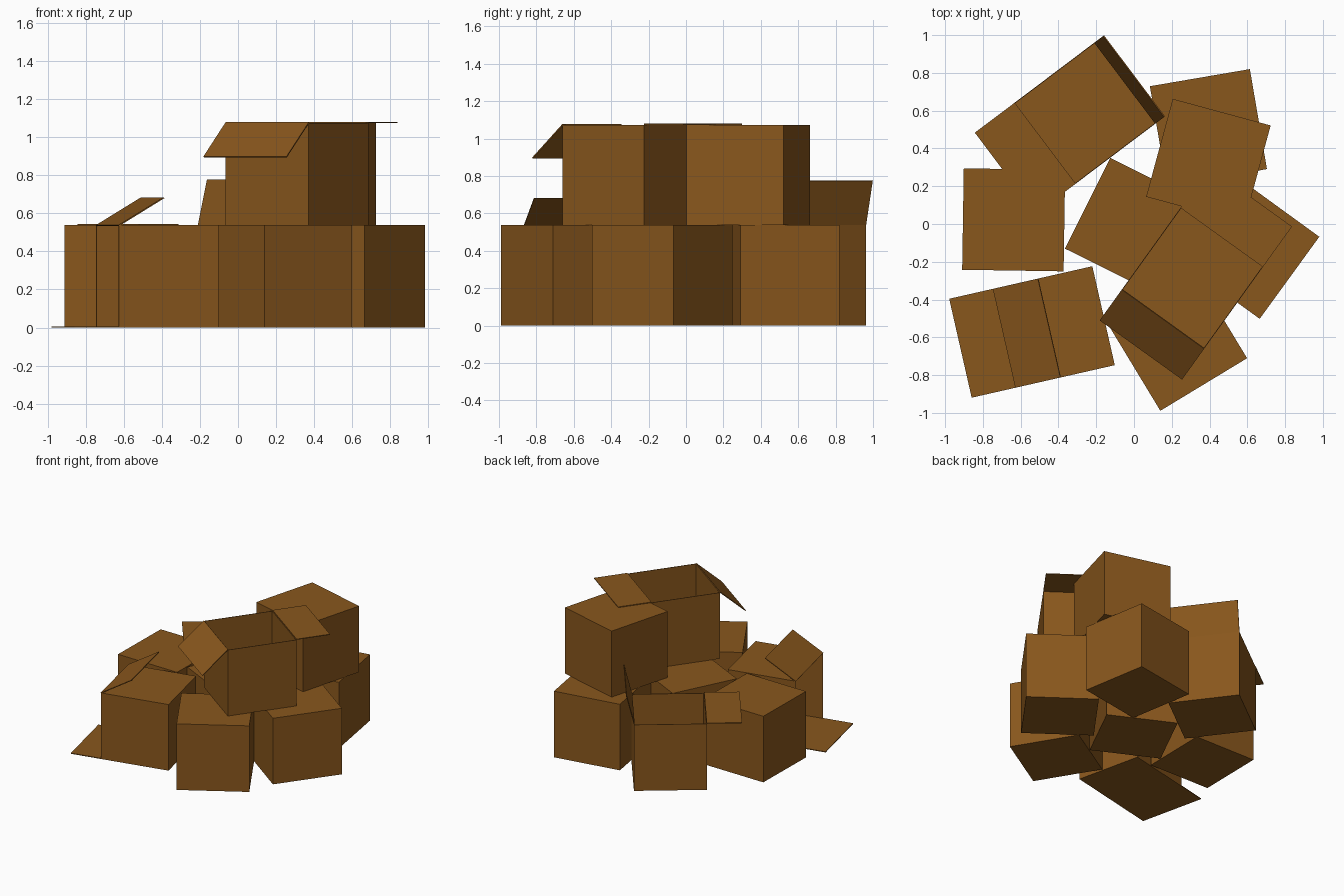
import bpy, bmesh
from math import radians, cos, sin
from mathutils import Matrix

if "Cube" in bpy.data.objects:
    bpy.data.objects.remove(bpy.data.objects["Cube"])

S = 0.537          # carton edge length
H = S / 2
T = 0.006          # cardboard thickness

card = bpy.data.materials.new("cardboard")
card.diffuse_color = (0.25, 0.095, 0.012, 1)
card.use_nodes = True
card.node_tree.nodes["Principled BSDF"].inputs["Base Color"].default_value = card.diffuse_color


def finish(name, bm, x, y, z, yaw, tilt=0):
    bmesh.ops.recalc_face_normals(bm, faces=bm.faces)
    me = bpy.data.meshes.new(name)
    bm.to_mesh(me)
    bm.free()
    me.materials.append(card)
    ob = bpy.data.objects.new(name, me)
    bpy.context.collection.objects.link(ob)
    ob.matrix_world = (Matrix.Translation((x, y, z + H))
                       @ Matrix.Rotation(radians(yaw), 4, 'Z')
                       @ Matrix.Rotation(radians(tilt), 4, 'Y'))
    return ob


def closed_carton(name, x, y, z, yaw):
    bm = bmesh.new()
    bmesh.ops.create_cube(bm, size=S)
    finish(name, bm, x, y, z, yaw)


def flap(name, side, angle, length, place):
    # hinged at the rim on local +x or -x; 0 = straight out, 90 = up
    a = radians(angle)
    bm = bmesh.new()
    bmesh.ops.create_cube(bm, size=1)
    mirror = Matrix.Rotation(0 if side > 0 else radians(180), 4, 'Z')
    m = (mirror @ Matrix.Translation((H - abs(sin(a)) * T / 2, 0, H + cos(a) * T / 2))
         @ Matrix.Rotation(-a, 4, 'Y')
         @ Matrix.Translation((length / 2, 0, 0))
         @ Matrix.Diagonal((length, S, T, 1)))
    bmesh.ops.transform(bm, matrix=m, verts=bm.verts)
    finish(name, bm, *place)


def open_carton(name, place, plus, minus):
    # five-sided shell with thin walls
    bm = bmesh.new()
    bmesh.ops.create_cube(bm, size=S)
    bm.normal_update()
    top = [f for f in bm.faces if f.normal.z > 0.9]
    bmesh.ops.delete(bm, geom=top, context='FACES_ONLY')
    ob = finish(name, bm, *place)
    mod = ob.modifiers.new("walls", 'SOLIDIFY')
    mod.thickness = T
    mod.offset = -1
    flap(name + "_flap_a", 1, *plus, place)
    flap(name + "_flap_b", -1, *minus, place)


# closed cartons: bottom layer and one on top
for name, x, y, z, yaw in [
    ("left_carton", -0.637, 0.022, 0, -0.9),
    ("back_right_carton", 0.394, 0.51, 0, 9.7),
    ("centre_carton", -0.005, -0.01, 0, -26.5),
    ("right_carton", 0.606, -0.127, 0, -36),
    ("front_carton", 0.23, -0.62, 0, 31.2),
    ("upper_back_carton", 0.394, 0.333, S, -15.2),
]:
    closed_carton(name, x, y, z, yaw)

# open cartons with (angle, length) for each flap
open_carton("back_left_open_carton", (-0.259, 0.587, 0, 37), (76, 0.245), (0, 0.26))
open_carton("upper_open_carton", (0.31, -0.286, S, 54.3), (0, 0.26), (-42, 0.27))
# lying on its side, mouth facing left
open_carton("tipped_carton", (-0.423, -0.545, 0, 12.8, -90), (-59, 0.285), (90, 0.24))
